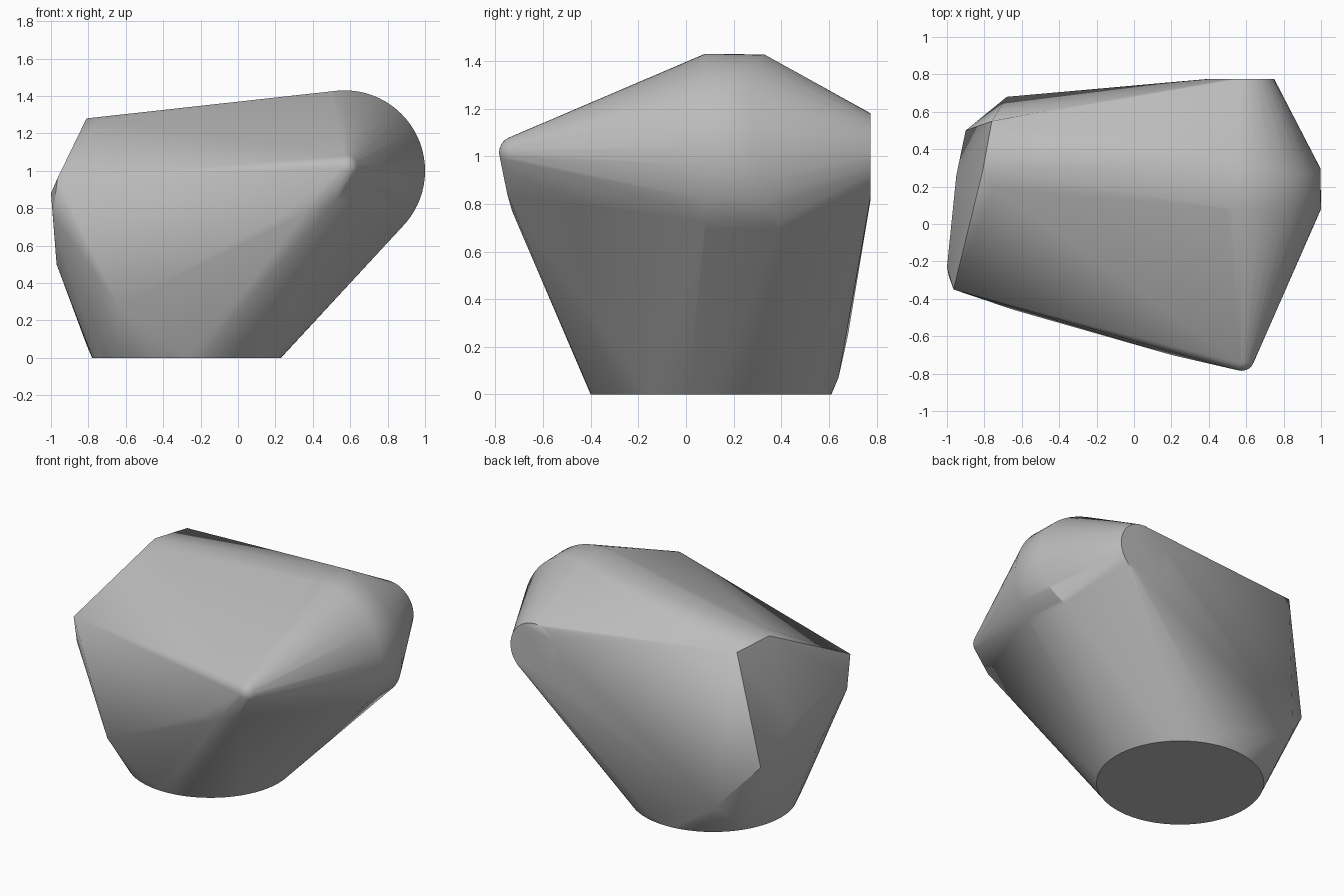
import bpy, bmesh
from math import sin, cos, radians
from mathutils import Vector

cube = bpy.data.objects.get("Cube")
if cube:
    bpy.data.objects.remove(cube, do_unlink=True)

grey = bpy.data.materials.new("plain grey")
grey.use_nodes = True
colour = (0.5, 0.5, 0.5, 1)
grey.diffuse_color = colour
grey.node_tree.nodes["Principled BSDF"].inputs["Base Color"].default_value = colour

bm = bmesh.new()


def flat_ring(x, y, z, r, n, start=0):
    """Horizontal circle of points."""
    for i in range(n):
        a = radians(start + 360 * i / n)
        bm.verts.new((x + r * cos(a), y + r * sin(a), z))


def upright_ring(x, z, r, n, depth, first=0, last=360):
    """Circle or arc facing y; depth gives y for each angle."""
    for i in range(n):
        t = first + (last - first) * i / n
        bm.verts.new((x + r * cos(radians(t)), depth(t), z + r * sin(radians(t))))


# Foot disc and the coarse bevel just above it
flat_ring(-0.275, 0.105, 0, 0.505, 64)
flat_ring(-0.275, 0.105, 0.07, 0.545, 8, 259)

# Large rounded end: front rim, then the curved rear rim
upright_ring(0.57, 1.0, 0.43, 72, lambda t: 0.08)
upright_ring(0.57, 1.0, 0.427, 36, lambda t: 0.27 + 0.12 * ((t - 35) / 80) ** 2, -45, 95)

# Small flat disc at the back
upright_ring(0.57, 1.0, 0.18, 32, lambda t: 0.775)

# Rounded front tip
tip = bmesh.ops.create_icosphere(bm, subdivisions=3, radius=0.07)["verts"]
bmesh.ops.translate(bm, verts=tip, vec=Vector((0.575, -0.715, 1.015)))

# Faceted corners: brow under the tip, ridge end, and the right flank
corners = [
    (0.52, -0.75, 0.84), (0.35, -0.73, 0.77), (0.2, -0.70, 0.74),
    (-0.75, 0.19, 1.27), (-0.81, 0.28, 1.28), (-0.76, 0.55, 1.26),
    (-0.965, -0.35, 0.96), (-1.0, -0.23, 0.88), (-0.99, -0.28, 0.76),
    (-0.64, -0.46, 0.28), (-0.97, -0.02, 0.5), (-0.95, 0.26, 0.72),
    (-0.9, 0.5, 0.51), (-0.68, 0.68, 0.25),
]
for c in corners:
    bm.verts.new(c)

# Shrink a skin around everything
hull = bmesh.ops.convex_hull(bm, input=bm.verts[:])
loose = {g for g in hull["geom_interior"] + hull["geom_unused"]
         if isinstance(g, bmesh.types.BMVert)}
bmesh.ops.delete(bm, geom=list(loose), context="VERTS")
bmesh.ops.dissolve_limit(bm, angle_limit=radians(0.5), verts=bm.verts[:], edges=bm.edges[:])
bmesh.ops.recalc_face_normals(bm, faces=bm.faces[:])

mesh = bpy.data.meshes.new("faceted_body")
bm.to_mesh(mesh)
bm.free()
mesh.materials.append(grey)
body = bpy.data.objects.new("faceted_body", mesh)
bpy.context.collection.objects.link(body)
bpy.context.view_layer.objects.active = body
body.select_set(True)
bpy.ops.object.shade_smooth_by_angle(angle=radians(30))
